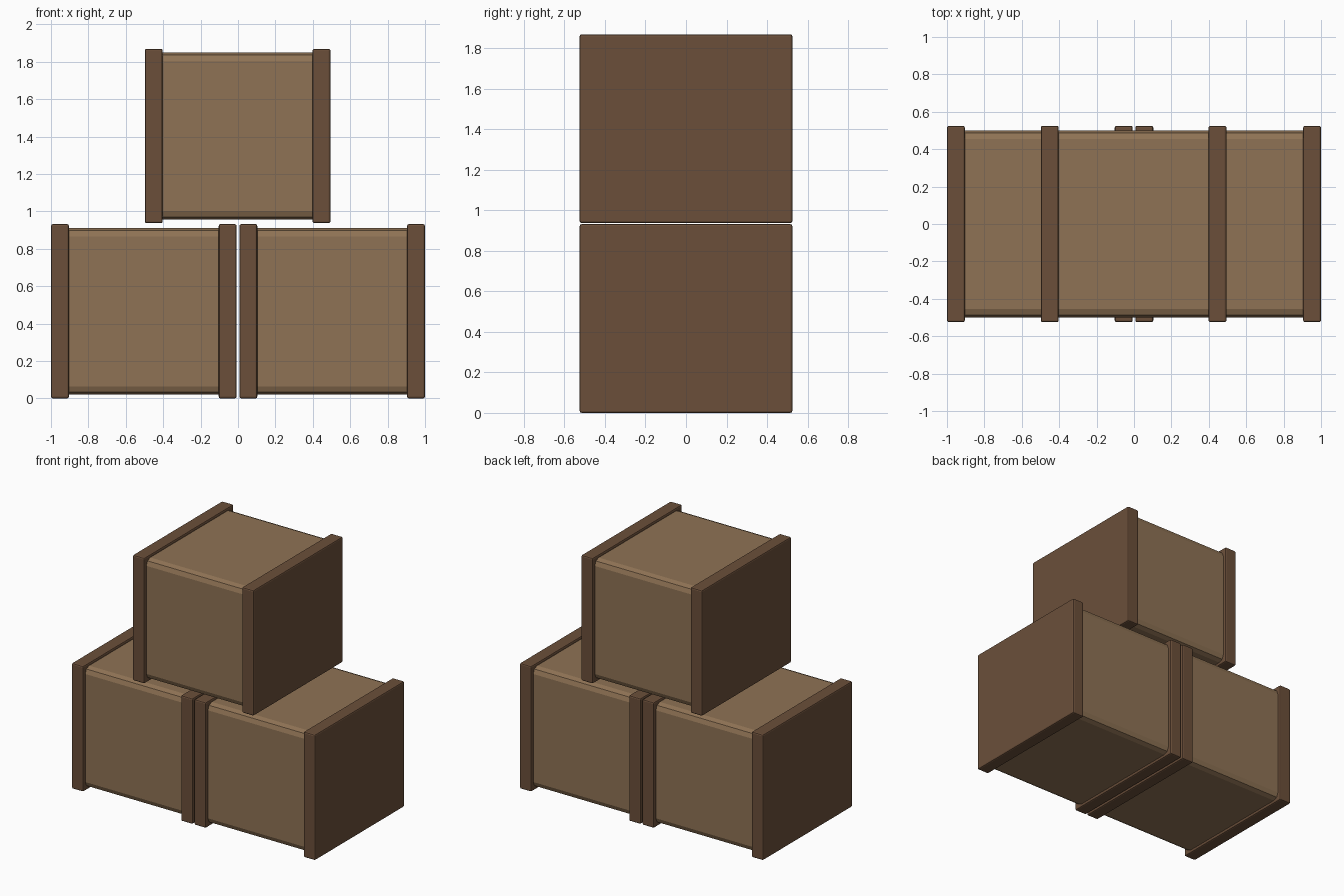
import bpy

if "Cube" in bpy.data.objects:
    bpy.data.objects.remove(bpy.data.objects["Cube"])


def material(name, color):
    mat = bpy.data.materials.new(name)
    mat.diffuse_color = (*color, 1)
    mat.use_nodes = True
    mat.node_tree.nodes["Principled BSDF"].inputs["Base Color"].default_value = mat.diffuse_color
    return mat


LIGHT = material("light_wood", (0.275, 0.171, 0.09))
DARK = material("dark_wood", (0.147, 0.078, 0.042))


def bevelled_box(name, center, size, bevel, mat):
    bpy.ops.mesh.primitive_cube_add(size=1, location=center)
    obj = bpy.context.object
    obj.name = name
    obj.scale = size
    bpy.ops.object.transform_apply(location=False, rotation=False, scale=True)
    mod = obj.modifiers.new("Bevel", 'BEVEL')
    mod.width = bevel
    mod.segments = 2
    obj.data.materials.append(mat)
    return obj


WIDTH, DEPTH, HEIGHT, CAP = 0.993, 1.05, 0.932, 0.096


def crate(name, x, z):
    # rounded body, its ends sunk into the end panels
    mid = z + HEIGHT / 2
    bevelled_box(name + "_body", (x, 0, mid),
                 (WIDTH - 0.06, 1.0, 0.892), 0.045, LIGHT)
    # thick end panels
    for side, s in (("left", -1), ("right", 1)):
        bevelled_box(f"{name}_{side}_end_panel",
                     (x + s * (WIDTH - CAP) / 2, 0, mid),
                     (CAP, DEPTH, HEIGHT), 0.01, DARK)


# two crates below, one stacked on top
crate("lower_left_crate", -0.5035, 0)
crate("lower_right_crate", 0.5035, 0)
crate("upper_crate", -0.002, 0.937)
